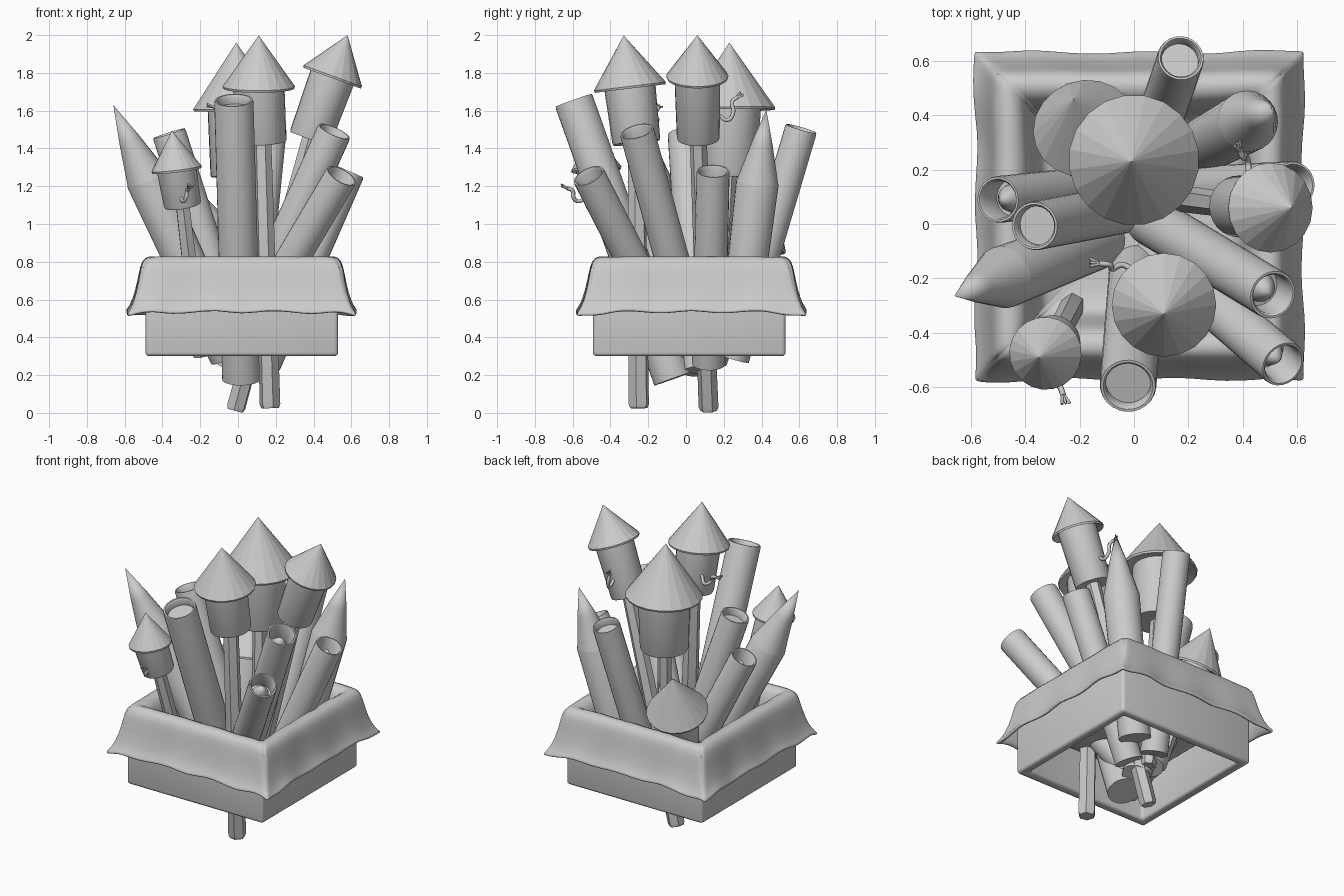
import bpy, bmesh, math
from mathutils import Vector

if "Cube" in bpy.data.objects:
    bpy.data.objects.remove(bpy.data.objects["Cube"])

V = Vector


def finish(name, bm, angle=40):
    bmesh.ops.recalc_face_normals(bm, faces=bm.faces)
    me = bpy.data.meshes.new(name)
    bm.to_mesh(me)
    bm.free()
    ob = bpy.data.objects.new(name, me)
    bpy.context.collection.objects.link(ob)
    bpy.ops.object.select_all(action='DESELECT')
    ob.select_set(True)
    bpy.context.view_layer.objects.active = ob
    bpy.ops.object.shade_smooth_by_angle(angle=math.radians(angle))
    return ob


def lathe(name, p, q, profile, sides=24, angle=40):
    """Revolve (radius, distance from p) pairs about the axis p -> q."""
    p, q = V(p), V(q)
    rot = (q - p).to_track_quat('Z', 'Y')
    bm = bmesh.new()
    rings = []
    for r, t in profile:
        if r == 0:
            rings.append([bm.verts.new(p + rot @ V((0, 0, t)))])
        else:
            rings.append([bm.verts.new(p + rot @ V((r * math.cos(a), r * math.sin(a), t)))
                          for a in (2 * math.pi * i / sides for i in range(sides))])
    for a, b in zip(rings, rings[1:]):
        for i in range(sides):
            j = (i + 1) % sides
            quad = [a[i % len(a)], a[j % len(a)], b[j % len(b)], b[i % len(b)]]
            bm.faces.new(list(dict.fromkeys(quad)))
    return finish(name, bm, angle)


def tube(name, mouth, foot, r, ball):
    """Hollow cardboard tube, optionally with a pointed charge inside."""
    L = (V(foot) - V(mouth)).length
    depth = 0.13 if ball else 0.05
    ri = r * 0.8
    lathe(name, mouth, foot, [(0, depth), (ri, depth), (ri, 0.012), (r * 0.88, 0),
                              (r * 0.97, 0), (r, 0.012), (r, L), (0, L)])
    if ball:
        lathe(name + "_charge", mouth, foot,
              [(0, 0.03), (r * 0.3, 0.06), (r * 0.55, 0.095), (r * 0.62, depth)], 16)


def pointed(name, tip, shoulder, foot, r):
    """Tube with a long pointed nose."""
    h = (V(shoulder) - V(tip)).length
    L = h + (V(foot) - V(shoulder)).length
    lathe(name, tip, foot, [(0, 0), (r * 0.5, h * 0.47), (r * 0.96, h * 0.97), (r, h),
                            (r * 0.88, L), (0, L)])


def rocket(name, tip, base, bottom, stick_end, rc, rb, rs):
    """Faceted cone cap, cylindrical body and guide stick."""
    h = (V(base) - V(tip)).length
    lathe(name + "_cap", tip, base, [(0, 0), (rc, h - 0.004), (rc * 0.98, h + 0.008),
                                     (rb * 0.9, h - 0.015)], 20, 12)
    L = (V(bottom) - V(base)).length
    lathe(name + "_body", base, bottom, [(0, -0.03), (rb, -0.03), (rb * 0.93, L - 0.01),
                                         (rb * 0.9, L), (0, L - 0.005)])
    s = (V(stick_end) - V(bottom)).length
    lathe(name + "_stick", bottom, stick_end, [(0, -0.04), (rs * 0.85, -0.04), (rs, s - 0.02),
                                               (rs * 0.85, s), (0, s)], 6)


def fuse(name, pts, r=0.011):
    """Curly fuse with a frayed end."""
    pts = [V(p) for p in pts]
    end, d = pts[-1], (pts[-1] - pts[-2]).normalized() * 0.035
    side = d.cross(V((0.3, 0.4, 0.8))).normalized() * 0.016
    cu = bpy.data.curves.new(name, 'CURVE')
    cu.dimensions = '3D'
    cu.bevel_depth = r
    cu.bevel_resolution = 1
    cu.resolution_u = 5
    cu.use_fill_caps = True
    for path, k in [(pts, 1)] + [([end - d * 0.3, end + d + side * s], 0.5) for s in (-1, 0, 1)]:
        sp = cu.splines.new('BEZIER')
        sp.bezier_points.add(len(path) - 1)
        for b, c in zip(sp.bezier_points, path):
            b.co, b.radius = c, k
            b.handle_left_type = b.handle_right_type = 'AUTO'
    ob = bpy.data.objects.new(name, cu)
    bpy.context.collection.objects.link(ob)
    bpy.ops.object.select_all(action='DESELECT')
    ob.select_set(True)
    bpy.context.view_layer.objects.active = ob
    bpy.ops.object.convert(target='MESH')


# open box
bm = bmesh.new()
bmesh.ops.create_cube(bm, size=1)
for v in bm.verts:
    v.co = V((0.02 + v.co.x * 1.02, 0.017 + v.co.y * 1.02, 0.53 + v.co.z * 0.46))
bmesh.ops.delete(bm, geom=[f for f in bm.faces if abs(f.normal.z) > 0.5], context='FACES_ONLY')
box = finish("box", bm)
m = box.modifiers.new("wall", 'SOLIDIFY')
m.thickness, m.offset, m.use_even_offset = 0.06, -1, True
m = box.modifiers.new("edges", 'BEVEL')
m.width, m.segments = 0.02, 3

# cloth draped over the rim: rings of (half size, height, waviness, corner rounding)
rings = [(0.605, 0.535, 1, 0), (0.58, 0.555, 0.9, 0.002), (0.55, 0.64, 0.6, 0.01),
         (0.532, 0.74, 0.35, 0.015), (0.52, 0.80, 0.15, 0.018), (0.49, 0.824, 0.1, 0.018),
         (0.445, 0.815, 0.3, 0.015), (0.42, 0.77, 0.5, 0.015), (0.40, 0.66, 0.6, 0.015),
         (0.375, 0.54, 0.3, 0.015), (0.33, 0.50, 0, 0.015)]
N = 14
bm = bmesh.new()
loops = []
for h, z, w, rc in rings:
    loop = []
    for s in range(4):
        for i in range(N):
            u = math.sin(math.pi / 2 * (-1 + 2 * i / N))  # denser near the corners
            wave = math.cos(3 * math.pi * u + 0.4 * s) if i else -1
            out = h + w * (0.010 * wave - 0.006 + 0.016 * abs(u) ** 6) - (rc if i == 0 else 0)
            along = h * u if i else -out
            c, sn = [(1, 0), (0, 1), (-1, 0), (0, -1)][s]
            zz = z + w * (0.016 * math.cos(3.5 * math.pi * u + s) * (1 - u ** 8)
                          - 0.02 * abs(u) ** 5)
            loop.append(bm.verts.new((0.02 + out * c - along * sn, 0.03 + out * sn + along * c, zz)))
    loops.append(loop)
for a, b in zip(loops, loops[1:]):
    for i in range(4 * N):
        j = (i + 1) % (4 * N)
        bm.faces.new((a[i], a[j], b[j], b[i]))
bm.faces.new(loops[-1])
cloth = finish("cloth", bm, 100)
m = cloth.modifiers.new("thick", 'SOLIDIFY')
m.thickness, m.offset = 0.022, 0
m = cloth.modifiers.new("soft", 'SUBSURF')
m.levels = m.render_levels = 1

# capped rockets: tip, cap base, body bottom, stick end, radii
rocket("back_rocket", (-0.01, 0.23, 1.96), (0.0, 0.235, 1.61), (0.005, 0.225, 1.25),
       (0.03, 0.17, 0.25), 0.24, 0.162, 0.05)
rocket("front_rocket", (0.11, -0.33, 1.998), (0.11, -0.297, 1.725), (0.13, -0.262, 1.43),
       (0.17, -0.25, 0.025), 0.192, 0.137, 0.056)
rocket("right_rocket", (0.58, 0.06, 2.0), (0.50, 0.06, 1.78), (0.38, 0.065, 1.45),
       (-0.015, 0.12, 0.012), 0.165, 0.122, 0.053)
rocket("left_rocket", (-0.35, -0.49, 1.495), (-0.325, -0.475, 1.29), (-0.293, -0.43, 1.1),
       (-0.2, -0.25, 0.3), 0.134, 0.107, 0.047)
rocket("low_rocket", (-0.222, 0.46, 1.19), (-0.18, 0.35, 0.92), (-0.13, 0.25, 0.62),
       (-0.07, 0.14, 0.28), 0.192, 0.13, 0.05)

# hollow tubes: mouth, foot, radius, charge
for name, mouth, foot, r, ball in [
        ("front_tube", (-0.022, -0.595, 1.655), (0.02, -0.07, 0.18), 0.104, False),
        ("back_tube", (0.172, 0.61, 1.505), (0.05, 0.25, 0.29), 0.086, False),
        ("right_tall_tube", (0.51, -0.26, 1.49), (-0.05, 0.08, 0.25), 0.092, True),
        ("right_front_tube", (0.548, -0.515, 1.255), (0.0, -0.04, 0.33), 0.088, True),
        ("right_short_tube", (0.585, 0.143, 1.28), (0.14, 0.12, 0.26), 0.088, True),
        ("left_short_tube", (-0.5, 0.09, 1.27), (-0.01, 0.14, 0.28), 0.086, True),
        ("left_tall_tube", (-0.365, -0.007, 1.48), (0.04, 0.07, 0.22), 0.09, False)]:
    tube(name, mouth, foot, r, ball)

# pointed fireworks
pointed("left_pointed_rocket", (-0.66, -0.265, 1.63), (-0.475, -0.19, 1.24),
        (-0.05, -0.03, 0.3), 0.115)
pointed("right_pointed_rocket", (0.505, 0.425, 1.605), (0.42, 0.365, 1.22),
        (0.22, 0.27, 0.33), 0.113)

# fuses
fuse("front_rocket_fuse", [(0.02, -0.2, 1.57), (-0.04, -0.15, 1.55), (-0.08, -0.165, 1.58),
                           (-0.09, -0.15, 1.61), (-0.13, -0.145, 1.62)])
fuse("right_rocket_fuse", [(0.42, 0.17, 1.58), (0.42, 0.22, 1.55), (0.41, 0.25, 1.59),
                           (0.4, 0.245, 1.65), (0.39, 0.27, 1.67)])
fuse("left_rocket_fuse", [(-0.3, -0.52, 1.15), (-0.29, -0.57, 1.12), (-0.275, -0.595, 1.14),
                          (-0.27, -0.6, 1.175), (-0.26, -0.63, 1.19)])
fuse("low_rocket_fuse", [(-0.05, 0.27, 0.8), (0.0, 0.27, 0.85), (0.01, 0.27, 0.92),
                         (0.02, 0.25, 0.98)])
